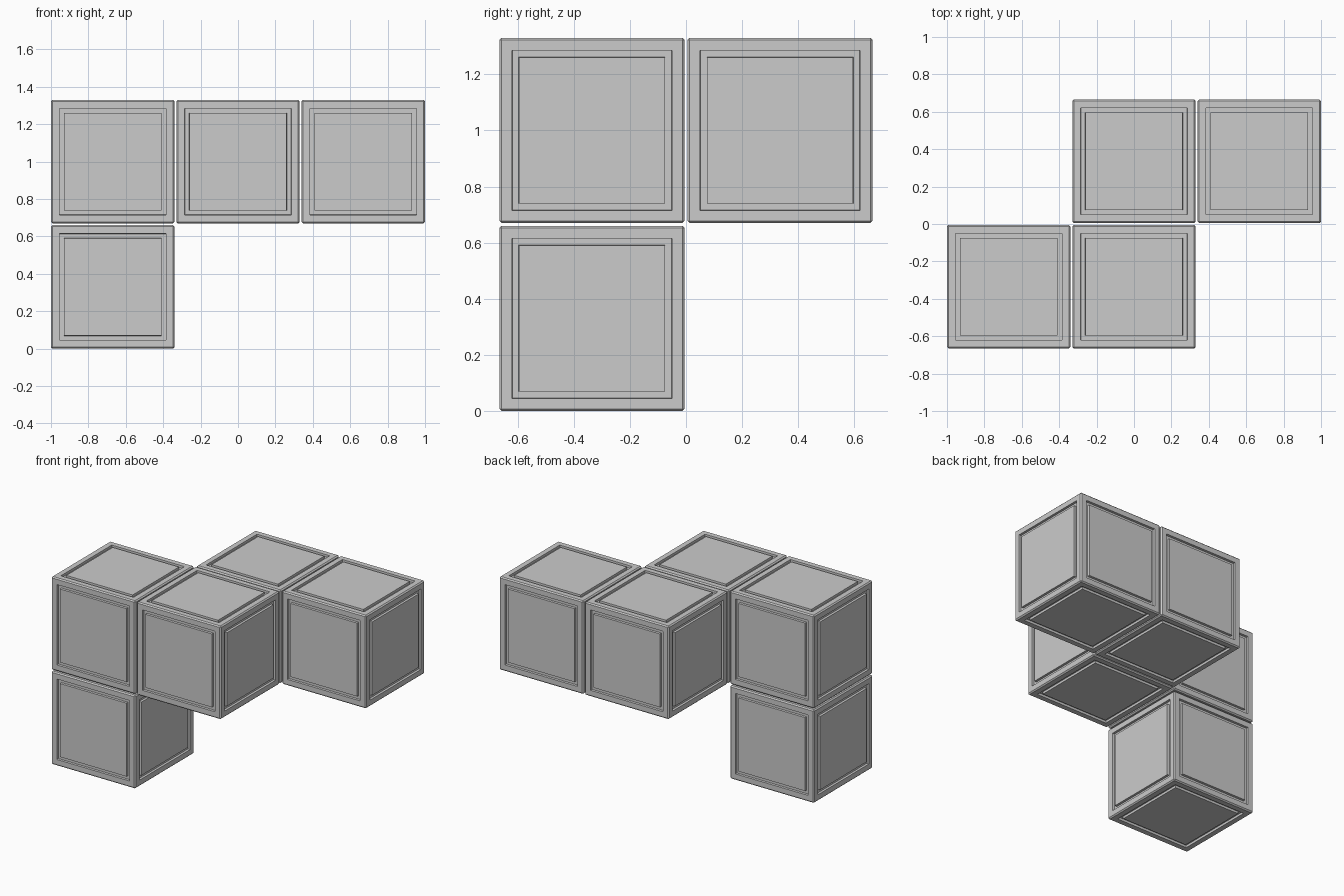
import bpy, bmesh
from mathutils import Matrix

if "Cube" in bpy.data.objects:
    bpy.data.objects.remove(bpy.data.objects["Cube"])

SIZE = 0.66      # cube edge length
PITCH = 0.67     # spacing, leaving a thin seam between cubes
CHAMFER = 0.008
BORDER = 0.045   # frame width around each groove
GROOVE = 0.025   # groove width
DEPTH = 0.016    # groove depth
WALL = 0.001     # slight draft on the groove walls


def panel_cube_mesh():
    bm = bmesh.new()
    bmesh.ops.create_cube(bm, size=SIZE)
    # narrow chamfer on every edge
    bmesh.ops.bevel(bm, geom=bm.edges[:], offset=CHAMFER, offset_type='OFFSET',
                    segments=1, profile=0.5, affect='EDGES')
    # square groove framing a flush panel on each side
    sides = [f for f in bm.faces if f.calc_area() > 0.2]
    for width, depth in ((BORDER - CHAMFER, 0), (WALL, -DEPTH),
                         (GROOVE - 2 * WALL, 0), (WALL, DEPTH)):
        bmesh.ops.inset_individual(bm, faces=sides, thickness=width,
                                   depth=depth, use_even_offset=True)
    bmesh.ops.recalc_face_normals(bm, faces=bm.faces[:])
    mesh = bpy.data.meshes.new("panel_cube")
    bm.to_mesh(mesh)
    bm.free()
    return mesh


# five cubes: a stepped upper row and one hanging leg
cubes = {
    "lower_cube": (-1, -0.5, 0),
    "upper_left_cube": (-1, -0.5, 1),
    "middle_front_cube": (0, -0.5, 1),
    "middle_back_cube": (0, 0.5, 1),
    "right_back_cube": (1, 0.5, 1),
}
mesh = panel_cube_mesh()
for name, (x, y, z) in cubes.items():
    ob = bpy.data.objects.new(name, mesh)
    ob.location = (x * PITCH, y * PITCH, z * PITCH + SIZE / 2)
    bpy.context.collection.objects.link(ob)
